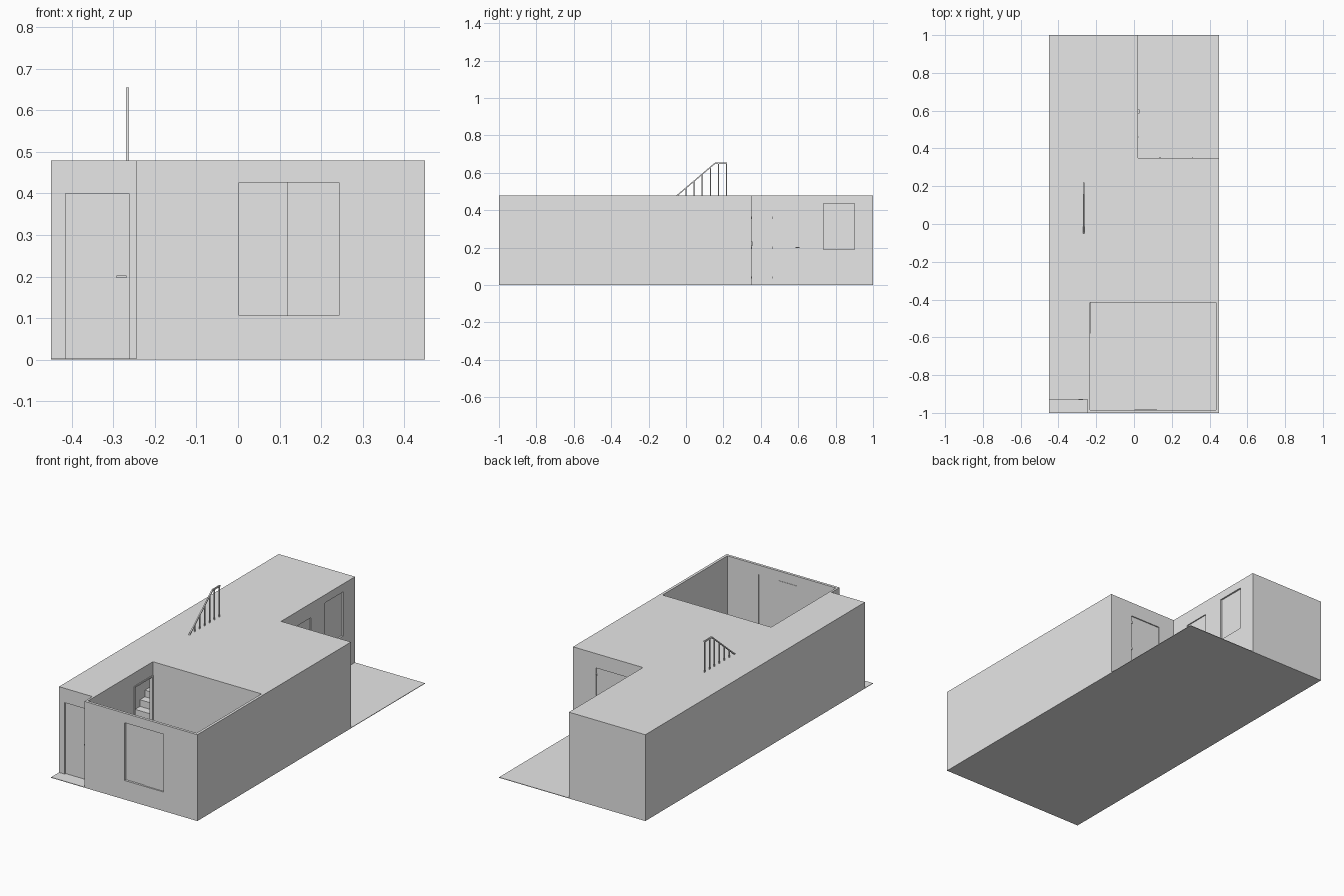
import bpy, bmesh

if "Cube" in bpy.data.objects:
    bpy.data.objects.remove(bpy.data.objects["Cube"])

GREY = bpy.data.materials.new("plain grey")
GREY.use_nodes = True
GREY.diffuse_color = (0.8, 0.8, 0.8, 1)
GREY.node_tree.nodes["Principled BSDF"].inputs["Base Color"].default_value = (0.8, 0.8, 0.8, 1)


def prism(name, outline, lo, hi, axis="z"):
    """Extrude an outline: (x, y) along z, or (y, z) along x."""
    place = (lambda p, d: (p[0], p[1], d)) if axis == "z" else (lambda p, d: (d, p[0], p[1]))
    bm = bmesh.new()
    face = bm.faces.new([bm.verts.new(place(p, lo)) for p in outline])
    new = bmesh.ops.extrude_face_region(bm, geom=[face])["geom"]
    shift = (0, 0, hi - lo) if axis == "z" else (hi - lo, 0, 0)
    bmesh.ops.translate(bm, vec=shift, verts=[v for v in new if isinstance(v, bmesh.types.BMVert)])
    bmesh.ops.recalc_face_normals(bm, faces=bm.faces)
    mesh = bpy.data.meshes.new(name)
    bm.to_mesh(mesh)
    bm.free()
    mesh.materials.append(GREY)
    obj = bpy.data.objects.new(name, mesh)
    bpy.context.collection.objects.link(obj)
    return obj


def box(name, x, y, z):
    return prism(name, [(x[0], y[0]), (x[1], y[0]), (x[1], y[1]), (x[0], y[1])], z[0], z[1])


FLOOR, TOP, WALL = 0.003, 0.48, 0.015
box("floor", (-0.45, 0.45), (-1, 1), (0, FLOOR))

# Outer walls and roof, with the entry notch and the patio left out
shell = prism("walls_and_roof", [(-0.245, -1), (0.45, -1), (0.45, 0.35), (0.02, 0.35), (0.02, 1),
                                 (-0.45, 1), (-0.45, -0.93), (-0.245, -0.93)], FLOOR, TOP)

# Openings as x, y and z ranges
front_door = ((-0.415, -0.262), (-0.95, -0.9), (-0.01, 0.4))
front_window = ((0.003, 0.243), (-1.02, -0.97), (0.106, 0.427))
room_door = ((-0.27, -0.22), (-0.575, -0.422), (-0.01, 0.4))
patio_door = ((0.12, 0.31), (0.31, 0.37), (-0.01, 0.4))
side_door = ((-0.01, 0.04), (0.46, 0.612), (-0.01, 0.4))
side_window = ((-0.01, 0.04), (0.735, 0.9), (0.19, 0.435))

# Hollow interior, open-topped front room, then doors and windows
cutters = [
    prism("inside_cutter", [(-0.435, -0.915), (-0.245, -0.915), (-0.245, -0.4), (0.435, -0.4),
                            (0.435, 0.335), (0.005, 0.335), (0.005, 0.985), (-0.435, 0.985)], -0.02, 0.474),
    box("room_cutter", (-0.233, 0.435), (-0.985, -0.415), (-0.02, 0.6))]
cutters += [box("opening_cutter", *o) for o in
            (front_door, front_window, room_door, patio_door, side_door, side_window)]
for c in cutters:
    c.hide_render = True
    mod = shell.modifiers.new("cut", "BOOLEAN")
    mod.operation, mod.solver, mod.object = "DIFFERENCE", "EXACT", c
graph = bpy.context.evaluated_depsgraph_get()
baked = bpy.data.meshes.new_from_object(shell.evaluated_get(graph))
shell.modifiers.clear()
shell.data = baked
for c in cutters:
    bpy.data.objects.remove(c)

# Door leaves set into the openings
box("front_door", front_door[0], (-0.922, -0.916), (FLOOR, 0.4))
box("patio_door", patio_door[0], (0.336, 0.344), (FLOOR, 0.4))
box("side_door", (0.006, 0.014), side_door[1], (FLOOR, 0.4))

# Sliding front window: two offset panes
box("front_window_pane_right", (0.003, 0.121), (-0.988, -0.983), front_window[2])
box("front_window_pane_left", (0.119, 0.243), (-0.993, -0.988), front_window[2])
box("side_window_pane", (0.006, 0.011), side_window[1], side_window[2])

# Door handles
box("front_door_handle", (-0.293, -0.269), (-0.933, -0.922), (0.197, 0.203))
box("patio_door_handle", (0.135, 0.141), (0.344, 0.355), (0.21, 0.232))
box("side_door_handle", (0.014, 0.028), (0.585, 0.607), (0.197, 0.203))

# Hinges
for z in (0.04, 0.2, 0.36):
    box("side_door_hinge", (0.014, 0.023), (0.458, 0.463), (z - 0.006, z + 0.006))
    box("patio_door_hinge", (0.307, 0.312), (0.344, 0.353), (z - 0.006, z + 0.006))

# Frame around the doorway between the front room and the hall
for y in (-0.58, -0.424):
    box("doorway_jamb", (-0.249, -0.229), (y, y + 0.008), (FLOOR, 0.4))
box("doorway_lintel", (-0.249, -0.229), (-0.58, -0.416), (0.398, 0.406))

# Staircase along the right wall
RUN, RISE, START = 0.0433, TOP / 13, -0.37
steps = [(START, FLOOR)]
for i in range(12):
    steps += [(START + i * RUN, RISE * (i + 1)), (START + (i + 1) * RUN, RISE * (i + 1))]
steps.append((START + 12 * RUN, FLOOR))
prism("stairs", steps, -0.435, -0.26, "x")


def rail_z(y):
    return 0.647 - 0.85 * max(0, 0.155 - y)


# Handrail and its posts, coming up through the roof
line = [(y, rail_z(y)) for y in (-0.35, 0.155, 0.22)]
prism("handrail", line + [(y, z + 0.008) for y, z in reversed(line)], -0.27, -0.263, "x")
for i in range(14):
    y = 0.217 - i * RUN
    foot = min(TOP, RISE * (int((y - START) / RUN) + 1)) - 0.002
    box("rail_post", (-0.269, -0.264), (y - 0.003, y + 0.003), (foot, rail_z(y) + 0.003))
